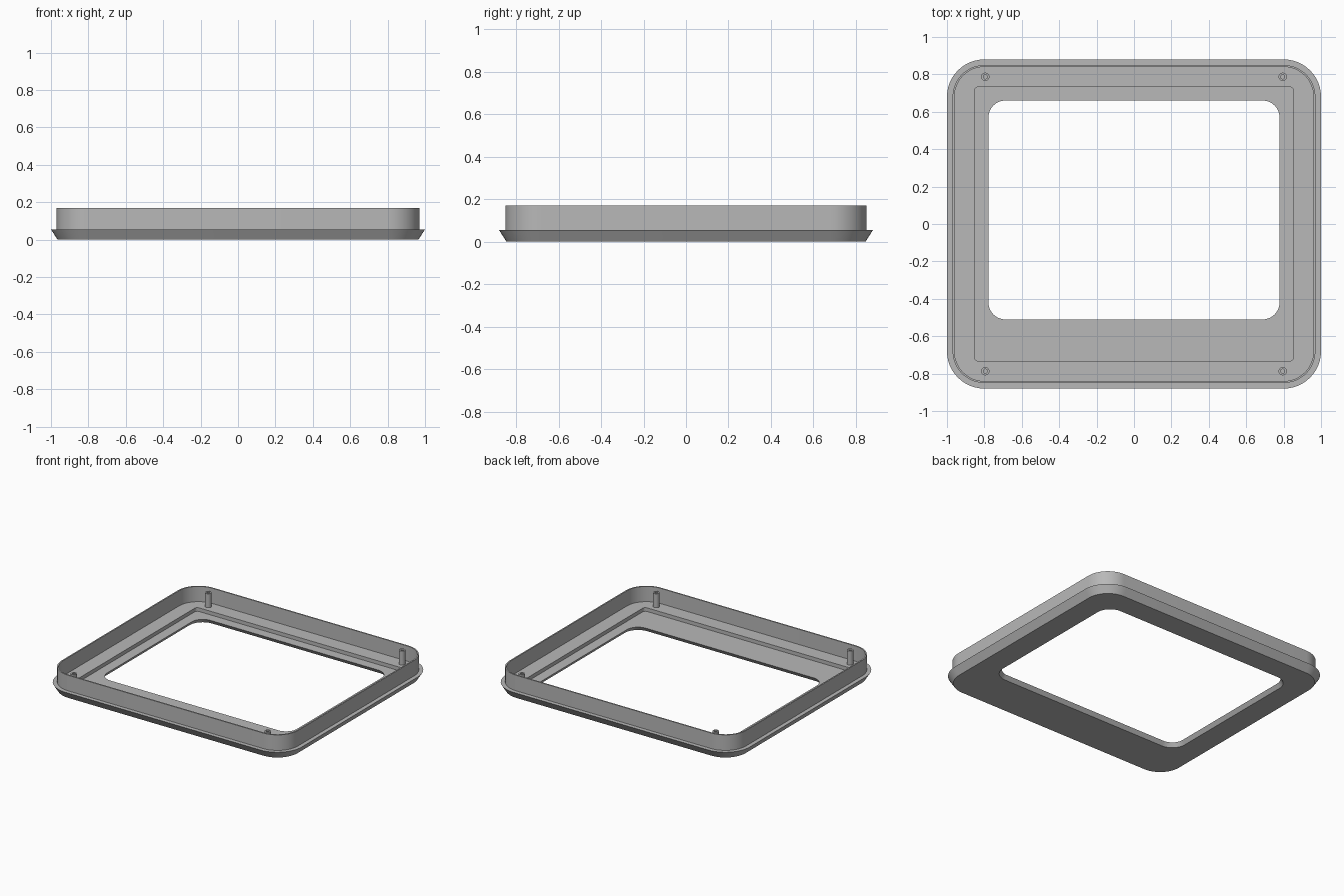
import bpy, bmesh, math

cube = bpy.data.objects.get("Cube")
if cube:
    bpy.data.objects.remove(cube, do_unlink=True)

# Single grey plastic
grey = bpy.data.materials.new("grey_plastic")
grey.use_nodes = True
colour = (0.48, 0.48, 0.48, 1.0)
grey.diffuse_color = colour
grey.node_tree.nodes["Principled BSDF"].inputs["Base Color"].default_value = colour

SEGMENTS = 12  # per rounded corner


def rounded_loop(bm, hx, hy, r, z, cy=0.0):
    """Ring of vertices around a rounded rectangle."""
    verts = []
    corners = [(1, 1), (-1, 1), (-1, -1), (1, -1)]
    for i, (sx, sy) in enumerate(corners):
        for k in range(SEGMENTS + 1):
            a = math.pi / 2 * (i + k / SEGMENTS)
            x = sx * (hx - r) + r * math.cos(a)
            y = cy + sy * (hy - r) + r * math.sin(a)
            verts.append(bm.verts.new((x, y, z)))
    return verts


def loft(name, sections, closed, location=(0, 0, 0)):
    """Skin a series of rounded loops; close into a ring or cap both ends."""
    bm = bmesh.new()
    loops = [rounded_loop(bm, *s) for s in sections]
    pairs = list(zip(loops, loops[1:]))
    if closed:
        pairs.append((loops[-1], loops[0]))
    else:
        bm.faces.new(loops[0])
        bm.faces.new(loops[-1])
    for a, b in pairs:
        n = len(a)
        for i in range(n):
            j = (i + 1) % n
            bm.faces.new((a[i], a[j], b[j], b[i]))
    bmesh.ops.remove_doubles(bm, verts=bm.verts, dist=1e-5)
    bmesh.ops.recalc_face_normals(bm, faces=bm.faces)
    mesh = bpy.data.meshes.new(name)
    bm.to_mesh(mesh)
    bm.free()
    obj = bpy.data.objects.new(name, mesh)
    obj.location = location
    bpy.context.collection.objects.link(obj)
    mesh.materials.append(grey)
    bpy.ops.object.select_all(action='DESELECT')
    obj.select_set(True)
    bpy.context.view_layer.objects.active = obj
    bpy.ops.object.shade_smooth_by_angle(angle=math.radians(25))
    return obj


# Frame: flared flange, thin upright wall, inner ledge, floor and offset window
WINDOW_Y = 0.075
loft("bezel_frame", [
    (0.965, 0.845, 0.165, 0.0),             # underside edge
    (1.0, 0.88, 0.2, 0.055),                # flange lip
    (0.97, 0.85, 0.17, 0.055),              # wall foot
    (0.97, 0.85, 0.17, 0.17),               # wall top, outside
    (0.96, 0.84, 0.16, 0.17),               # wall top, inside
    (0.96, 0.84, 0.16, 0.057),              # ledge
    (0.853, 0.732, 0.02, 0.057),            # step edge
    (0.853, 0.732, 0.02, 0.03),             # floor
    (0.778, 0.585, 0.09, 0.03, WINDOW_Y),   # window, upper edge
    (0.797, 0.604, 0.109, 0.0, WINDOW_Y),   # window, lower edge
], closed=True)

# Hollow screw posts in the four corners
R, HOLE = 0.022, 0.011
for side, sx in (("left", 1), ("right", -1)):
    for end, sy in (("front", -1), ("back", 1)):
        loft(f"{end}_{side}_post", [
            (R, R, R, 0.05),
            (R, R, R, 0.16),
            (HOLE, HOLE, HOLE, 0.16),
            (HOLE, HOLE, HOLE, 0.08),
        ], closed=False, location=(sx * 0.795, sy * 0.787, 0))
